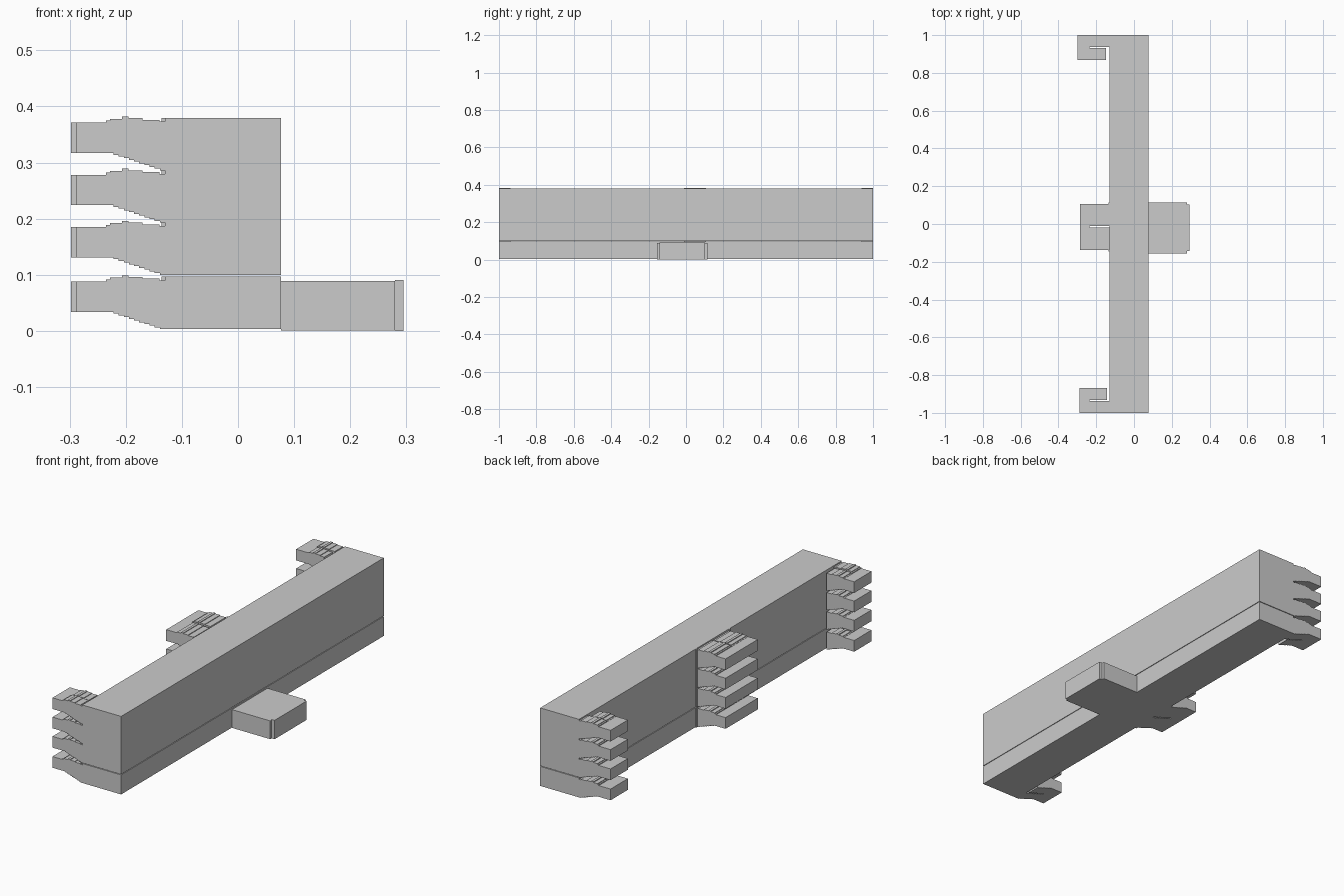
import bpy, bmesh

if "Cube" in bpy.data.objects:
    bpy.data.objects.remove(bpy.data.objects["Cube"])

BACK, FRONT = -0.13, 0.077          # body limits in x
LEVELS = (0.0, 0.097, 0.190, 0.283)  # height offset of each finger


def finish(name, bm):
    bmesh.ops.recalc_face_normals(bm, faces=bm.faces)
    mesh = bpy.data.meshes.new(name)
    bm.to_mesh(mesh)
    bm.free()
    bpy.context.collection.objects.link(bpy.data.objects.new(name, mesh))


def add_prism(bm, pts, y0, y1):
    """Extrude an xz outline along y."""
    face = bm.faces.new([bm.verts.new((x, y0, z)) for x, z in pts])
    out = bmesh.ops.extrude_face_region(bm, geom=[face])
    verts = [v for v in out["geom"] if isinstance(v, bmesh.types.BMVert)]
    bmesh.ops.translate(bm, verts=verts, vec=(0, y1 - y0, 0))


def add_box(bm, x0, x1, y0, y1, z0, z1):
    add_prism(bm, [(x0, z0), (x1, z0), (x1, z1), (x0, z1)], y0, y1)


def box(name, *dims):
    bm = bmesh.new()
    add_box(bm, *dims)
    finish(name, bm)


def finger_outline(tip, end, dz, drop=0.0):
    """Flat tip, stepped slope underneath, small ridges on top."""
    pts = [(tip, 0.088), (tip, 0.034), (-0.222, 0.034)]
    steps = 10
    dx, dh = (-0.13 + 0.222) / steps, (0.034 - 0.003) / steps
    for i in range(steps):
        x, z = -0.222 + dx * i, 0.034 - dh * (i + 1)
        nxt = min(x + dx, end)
        pts += [(x, z), (nxt, z)]
        if nxt >= end - 1e-5:
            break
    top = [(-0.14, 0.090), (-0.14, 0.093), (-0.17, 0.093), (-0.17, 0.096),
           (-0.195, 0.096), (-0.195, 0.099), (-0.207, 0.099),
           (-0.207, 0.095), (-0.228, 0.095), (-0.228, 0.092),
           (-0.235, 0.092), (-0.235, 0.088)]
    top = [(x, z - drop if z > 0.0885 else z) for x, z in top if x < end - 0.001]
    pts.append((end, top[0][1]))
    if end > -0.14:
        pts += top
    else:
        pts += top[1:] if top[0][0] == end else top
    return [(x, z + dz) for x, z in pts]


def finger_stack(name, tip, joined, loose, loose_end):
    """Four fingers, each split by a thin slot into two halves."""
    for i, dz in enumerate(LEVELS):
        bm = bmesh.new()
        add_prism(bm, finger_outline(tip, BACK, dz), *joined)
        add_prism(bm, finger_outline(tip, loose_end, dz, 0.003), *loose)
        a, b = sorted(joined + loose)[1:3]
        add_box(bm, tip, -0.235, a, b, dz + 0.034, dz + 0.088)
        finish(f"{name}_{i + 1}", bm)


# Long body: base layer and taller upper block
box("base_layer", BACK, FRONT, -1, 1, 0.003, 0.097)
box("upper_block", BACK, FRONT, -1, 1, 0.100, 0.379)

# Front tongue with stepped corners
bm = bmesh.new()
add_box(bm, FRONT, 0.28, -0.155, 0.115, 0.001, 0.089)
add_box(bm, 0.28, 0.295, -0.143, 0.102, 0.0, 0.091)
finish("front_tongue", bm)

# Finger stacks at both ends and in the middle
finger_stack("far_finger", -0.298, (0.937, 1.0), (0.868, 0.931), -0.148)
finger_stack("near_finger", -0.289, (-1.0, -0.937), (-0.931, -0.868), -0.142)
finger_stack("middle_finger", -0.286, (-0.010, 0.107), (-0.138, -0.018), BACK)

# Narrow upright strips beside the middle fingers
for side, y in (("left", 0.107), ("right", -0.146)):
    for part, z0, z1 in (("lower", 0.003, 0.097), ("upper", 0.100, 0.379)):
        box(f"{side}_{part}_strip", -0.136, BACK, y, y + 0.008, z0, z1)
